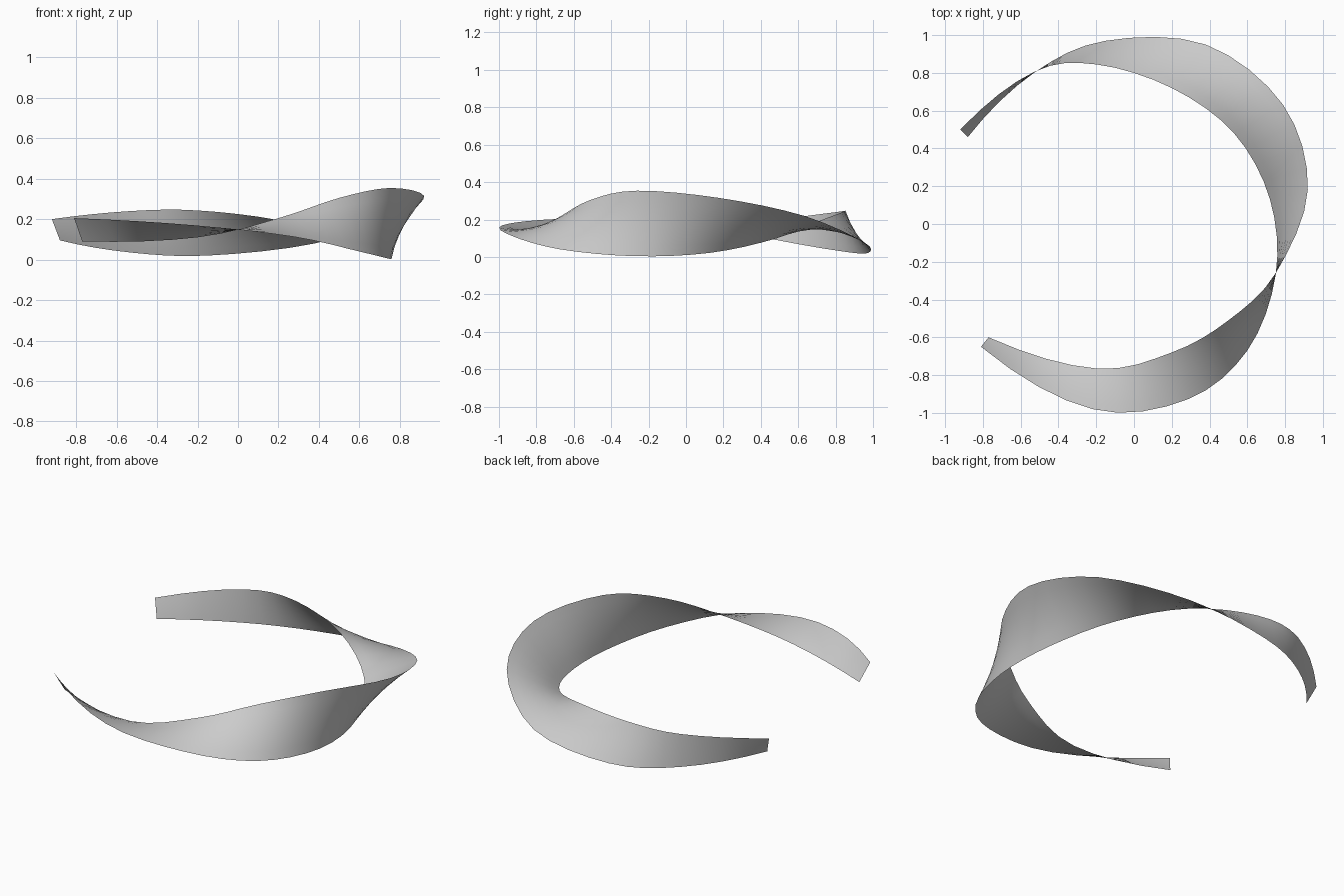
import bpy
import bmesh
from mathutils import Vector

cube = bpy.data.objects.get("Cube")
if cube:
    bpy.data.objects.remove(cube, do_unlink=True)

# One grey for the whole ribbon
grey = bpy.data.materials.new("light grey")
grey.use_nodes = True
grey.diffuse_color = (0.6, 0.6, 0.6, 1)
grey.node_tree.nodes["Principled BSDF"].inputs["Base Color"].default_value = grey.diffuse_color

# Control points of the two ribbon edges, matched station by station
edge_a = [(-.81, -.65, .205), (-.22, -.98, .17), (.28, -.93, .112), (.6, -.67, .04),
          (.75, -.27, .004), (.72, .13, .022), (.53, .48, .098), (.2, .72, .195),
          (-.2, .845, .243), (-.53, .805, .24), (-.92, .5, .2)]
edge_b = [(-.77, -.6, .09), (-.2, -.765, .11), (.2, -.68, .205), (.5, -.51, .305),
          (.75, -.26, .354), (.92, .18, .315), (.79, .63, .22), (.38, .95, .08),
          (-.15, .97, .02), (-.53, .8, .035), (-.88, .46, .095)]


def smooth_path(points, steps):
    """Catmull-Rom curve through the points, with curved end spans."""
    p = [Vector(q) for q in points]
    first = 3 * p[0] - 3 * p[1] + p[2]
    last = 3 * p[-1] - 3 * p[-2] + p[-3]
    p = [first] + p + [last]
    path = []
    for a, b, c, d in zip(p, p[1:], p[2:], p[3:]):
        for i in range(steps):
            t = i / steps
            path.append(b + (c - a) * t / 2 + (a - 2.5 * b + 2 * c - d / 2) * t ** 2
                        + (1.5 * (b - c) + (d - a) / 2) * t ** 3)
    return path + [p[-2]]


# Loft a twisted sheet between the two edges
ACROSS = 6
bm = bmesh.new()
rows = []
for a, b in zip(smooth_path(edge_a, 4), smooth_path(edge_b, 4)):
    rows.append([bm.verts.new(a.lerp(b, k / ACROSS)) for k in range(ACROSS + 1)])
for r, s in zip(rows, rows[1:]):
    for k in range(ACROSS):
        bm.faces.new((r[k], s[k], s[k + 1], r[k + 1])).smooth = True

mesh = bpy.data.meshes.new("twisted_ribbon")
bm.to_mesh(mesh)
bm.free()
mesh.materials.append(grey)
ribbon = bpy.data.objects.new("twisted_ribbon", mesh)
bpy.context.collection.objects.link(ribbon)
